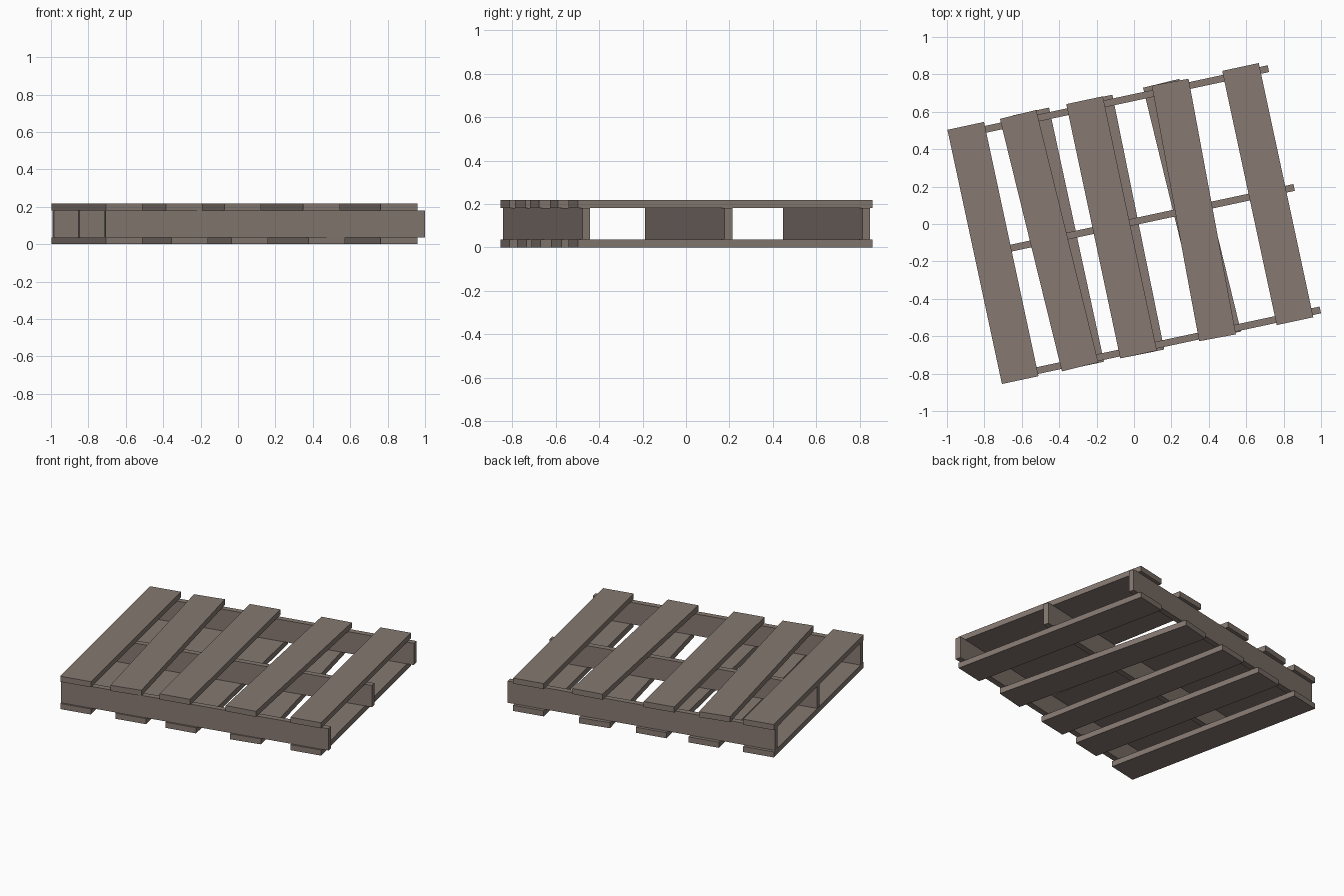
import bpy, math

if "Cube" in bpy.data.objects:
    bpy.data.objects.remove(bpy.data.objects["Cube"])

wood = bpy.data.materials.new("weathered_wood")
wood.diffuse_color = (0.238, 0.191, 0.165, 1)
wood.use_nodes = True
wood.node_tree.nodes["Principled BSDF"].inputs["Base Color"].default_value = wood.diffuse_color


def plank(name, x, y, z0, z1, size, angle):
    """Box of size (sx, sy) between two heights, turned about z."""
    bpy.ops.mesh.primitive_cube_add(size=1, location=(x, y, (z0 + z1) / 2),
                                    rotation=(0, 0, math.radians(angle)))
    o = bpy.context.object
    o.name = name
    o.scale = (size[0], size[1], z1 - z0)
    bpy.ops.object.transform_apply(location=False, rotation=False, scale=True)
    o.data.materials.append(wood)


T = 0.037                  # board thickness
LOW, HIGH = 0.181, 0.218   # underside and top of the deck
BOARD = (0.20, 1.39)

# three upright stringers
for label, x, y in (("front", 0.1425, -0.6425), ("middle", 0.0025, 0.0125),
                    ("back", -0.135, 0.6475)):
    plank(label + "_stringer", x, y, T, LOW, (1.746, T), 12.1)

# top deck boards, slightly uneven
top = [(-0.754, -0.155, 12.1), (-0.454, -0.089, 13.8), (-0.12, -0.018, 12.0),
       (0.32, 0.075, 10.5), (0.715, 0.16, 12.1)]
# bottom deck boards
bottom = [(-0.754, -0.155, 12.1), (-0.405, -0.078, 12.2), (-0.075, -0.01, 11.5),
          (0.31, 0.077, 13.7), (0.715, 0.16, 12.1)]
for i, (x, y, a) in enumerate(top):
    plank(f"top_board_{i + 1}", x, y, LOW, HIGH, BOARD, a)
for i, (x, y, a) in enumerate(bottom):
    plank(f"bottom_board_{i + 1}", x, y, 0, T, BOARD, a)
